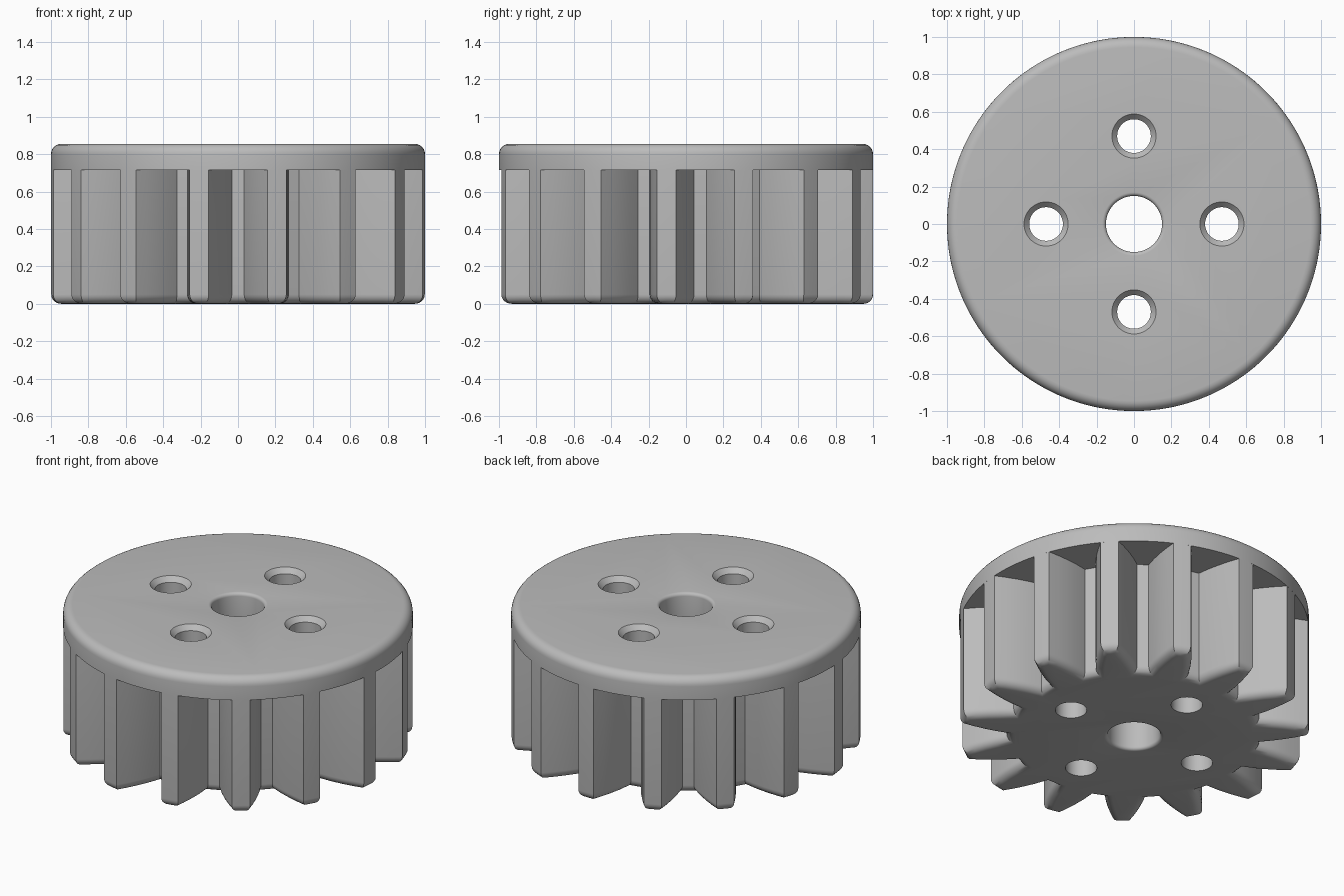
import bpy, bmesh
from math import sin, cos, pi, radians
from mathutils import Vector

if "Cube" in bpy.data.objects:
    bpy.data.objects.remove(bpy.data.objects["Cube"], do_unlink=True)

TEETH = 15
HEIGHT = 0.855
FLANGE_Z = 0.715
FILLET = 0.05

grey = bpy.data.materials.new("machined grey")
grey.use_nodes = True
grey.diffuse_color = (0.5, 0.5, 0.5, 1)
grey.node_tree.nodes["Principled BSDF"].inputs["Base Color"].default_value = (0.5, 0.5, 0.5, 1)


def loft(bm, rings):
    """Skin a stack of closed rings and cap both ends."""
    loops = [[bm.verts.new(p) for p in ring] for ring in rings]
    n = len(loops[0])
    for low, high in zip(loops, loops[1:]):
        for i in range(n):
            j = (i + 1) % n
            bm.faces.new((low[i], low[j], high[j], high[i]))
    bm.faces.new(loops[0][::-1])
    bm.faces.new(loops[-1])


def lathe_rings(profile, segments, x=0, y=0):
    turns = [2 * pi * i / segments for i in range(segments)]
    return [[(x + r * cos(a), y + r * sin(a), z) for a in turns] for r, z in profile]


def quarter(r, z, radius, sign, steps=6):
    """Rounded rim for a disc: from the wall to the flat at height z."""
    return [(r - radius * (1 - cos(t)), z - sign * radius * (1 - sin(t)))
            for t in (pi / 2 * i / steps for i in range(steps + 1))]


def inset(points, d):
    """Offset a counter-clockwise outline inward with mitred corners."""
    out = []
    for i, p in enumerate(points):
        a = (p - points[i - 1]).normalized()
        b = (points[(i + 1) % len(points)] - p).normalized()
        na, nb = Vector((-a.y, a.x)), Vector((-b.y, b.x))
        out.append(p + (na + nb) * (d / (1 + na.dot(nb))))
    return out


def make(name, bm):
    bmesh.ops.recalc_face_normals(bm, faces=bm.faces)
    mesh = bpy.data.meshes.new(name)
    bm.to_mesh(mesh)
    bm.free()
    mesh.materials.append(grey)
    obj = bpy.data.objects.new(name, mesh)
    bpy.context.collection.objects.link(obj)
    return obj


# Toothed body: convex flanks between the root and the tip
flank = [(0.73, 0.12), (0.80, 0.11), (0.87, 0.094), (0.935, 0.075), (1.0, 0.052)]
outline = []
for k in range(TEETH):
    mid = pi / 2 + 2 * pi * k / TEETH
    side = [(r, mid - h / r) for r, h in flank]
    side += [(1.0, mid)]
    side += [(r, mid + h / r) for r, h in reversed(flank)]
    outline += [Vector((r * cos(a), r * sin(a))) for r, a in side]

rings = []
for i in range(7):
    t = pi / 2 * i / 6
    z = FILLET * (1 - cos(t))
    rings.append([(p.x, p.y, z) for p in inset(outline, FILLET * (1 - sin(t)))])
rings.append([(p.x, p.y, FLANGE_Z) for p in outline])
bm = bmesh.new()
loft(bm, rings)
body = make("toothed_body", bm)

# Flange disc with rounded top rim
bm = bmesh.new()
loft(bm, lathe_rings([(1.0, FLANGE_Z)] + quarter(1.0, HEIGHT, 0.055, 1), 180))
flange = make("flange", bm)

# Hole cutters: flared centre bore and four countersunk bolt holes
bm = bmesh.new()
flare = [(0.15 + 0.02 * (1 - cos(t)), 0.02 * (1 - sin(t)))
         for t in (pi / 2 * i / 5 for i in range(6))]
bore = [(0.17, -0.1), (0.17, 0)] + flare[::-1][1:]
bore = [(0.17, -0.1)] + [(r, z) for r, z in flare[::-1]]
bore += [(r, HEIGHT - z) for r, z in flare]
bore += [(0.17, HEIGHT + 0.1)]
# Rim curve is tangent to the flat faces and to the bore wall
rim = [(0.17 - 0.02 * sin(radians(a)), 0.02 - 0.02 * cos(radians(a))) for a in range(0, 91, 18)]
bore = [(0.17, -0.1)] + rim + [(r, HEIGHT - z) for r, z in rim[::-1]] + [(0.17, HEIGHT + 0.1)]
loft(bm, lathe_rings(bore, 64))
bolt = [(0.09, -0.1), (0.09, HEIGHT - 0.03), (0.118, HEIGHT), (0.118, HEIGHT + 0.1)]
for k in range(4):
    a = k * pi / 2
    loft(bm, lathe_rings(bolt, 48, 0.47 * cos(a), 0.47 * sin(a)))
cutter = make("hole_cutter", bm)
cutter.hide_render = True

# Cut the holes and shade smooth with crisp edges
for obj in (body, flange):
    bpy.ops.object.select_all(action="DESELECT")
    obj.select_set(True)
    bpy.context.view_layer.objects.active = obj
    cut = obj.modifiers.new("holes", "BOOLEAN")
    cut.operation = "DIFFERENCE"
    cut.solver = "EXACT"
    cut.object = cutter
    bpy.ops.object.modifier_apply(modifier="holes")
    bpy.ops.object.shade_smooth_by_angle(angle=radians(28))
bpy.data.objects.remove(cutter, do_unlink=True)
